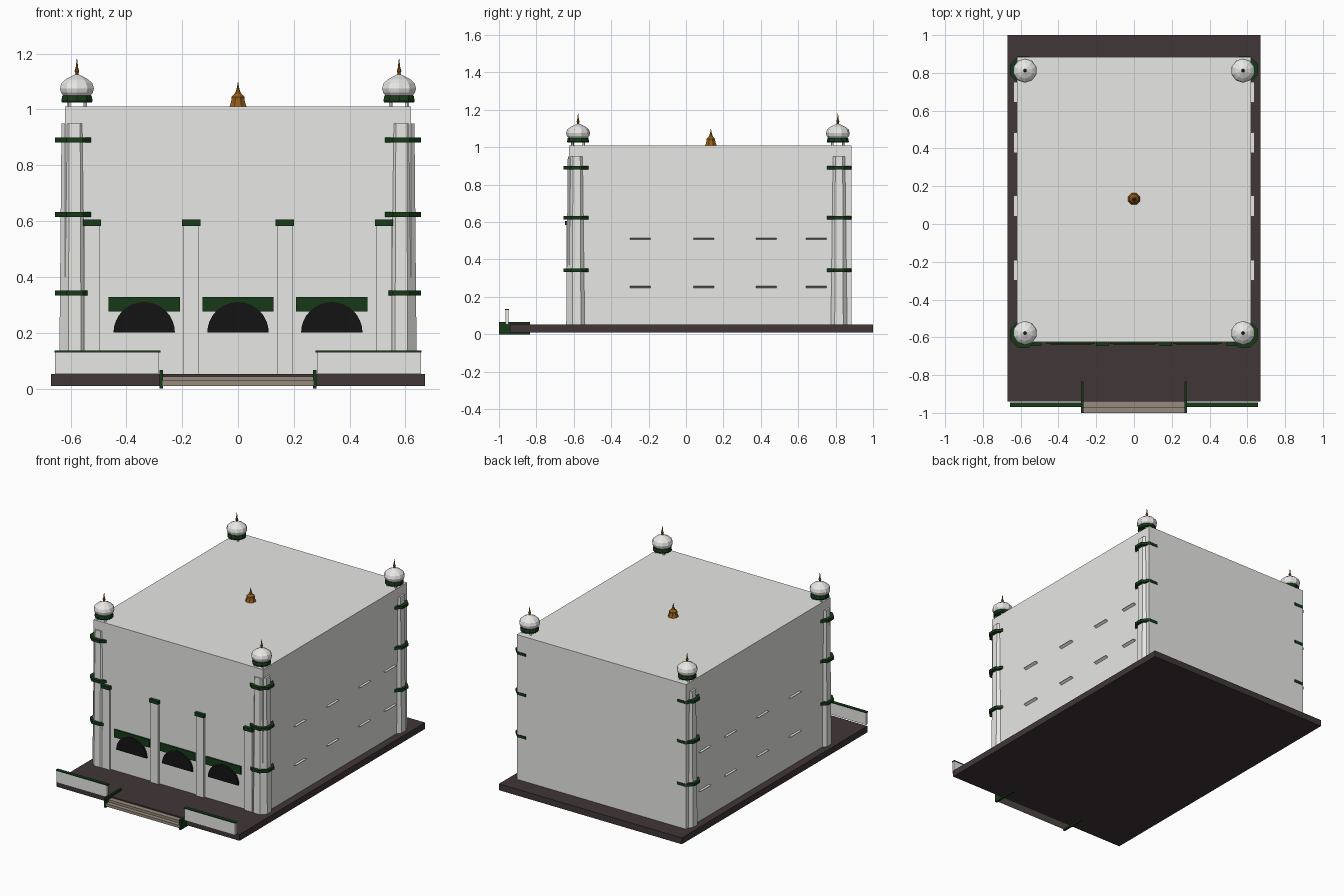
import bpy, bmesh, math

cube = bpy.data.objects.get("Cube")
if cube:
    bpy.data.objects.remove(cube, do_unlink=True)


def material(name, r, g, b):
    m = bpy.data.materials.new(name)
    m.use_nodes = True
    m.diffuse_color = (r, g, b, 1)
    m.node_tree.nodes["Principled BSDF"].inputs["Base Color"].default_value = (r, g, b, 1)
    return m


WHITE = material("white_plaster", 0.8, 0.8, 0.78)
GREEN = material("dark_green", 0.008, 0.042, 0.009)
BROWN = material("dark_brown_stone", 0.052, 0.037, 0.038)
TAN = material("tan_step", 0.31, 0.26, 0.21)
BRONZE = material("bronze", 0.3, 0.11, 0.01)
BLACK = material("black_opening", 0.007, 0.007, 0.007)


def finish(bm, name, mat):
    bmesh.ops.recalc_face_normals(bm, faces=bm.faces)
    mesh = bpy.data.meshes.new(name)
    bm.to_mesh(mesh)
    bm.free()
    mesh.materials.append(mat)
    ob = bpy.data.objects.new(name, mesh)
    bpy.context.collection.objects.link(ob)
    return ob


def box(name, mat, x, y, z):
    """Box from (min, max) ranges on each axis."""
    bm = bmesh.new()
    bmesh.ops.create_cube(bm, size=1)
    for v in bm.verts:
        v.co = [r[0] + (c + 0.5) * (r[1] - r[0]) for r, c in zip((x, y, z), v.co)]
    return finish(bm, name, mat)


def lathe(name, mat, x, y, profile, sides):
    """Faceted turned shape from (radius, height) points, flats facing the axes."""
    bm = bmesh.new()
    rings = []
    for r, z in profile:
        rings.append([bm.verts.new((x + r * math.cos((i + 0.5) * math.tau / sides),
                                    y + r * math.sin((i + 0.5) * math.tau / sides), z))
                      for i in range(sides)])
    for a, b in zip(rings, rings[1:]):
        for i in range(sides):
            j = (i + 1) % sides
            bm.faces.new((a[i], a[j], b[j], b[i]))
    bm.faces.new(rings[0])
    bm.faces.new(rings[-1])
    return finish(bm, name, mat)


def prism(name, mat, start, end):
    """Solid between two matching outlines."""
    bm = bmesh.new()
    a = [bm.verts.new(p) for p in start]
    b = [bm.verts.new(p) for p in end]
    bm.faces.new(a)
    bm.faces.new(b)
    for i in range(len(a)):
        j = (i + 1) % len(a)
        bm.faces.new((a[i], a[j], b[j], b[i]))
    return finish(bm, name, mat)


# Ground slab and main hall
box("base_slab", BROWN, (-0.67, 0.67), (-0.94, 1), (0.01, 0.052))
box("main_hall", WHITE, (-0.62, 0.62), (-0.625, 0.885), (0.03, 1.01))

# Front steps
box("lower_step", TAN, (-0.27, 0.27), (-1, -0.94), (0.01, 0.028))
box("upper_step", TAN, (-0.27, 0.27), (-0.972, -0.94), (0.028, 0.044))

# Mirrored left and right parts
for s, side in ((1, "left"), (-1, "right")):
    def span(a, b):
        return tuple(sorted((s * a, s * b)))

    box(side + "_step_cheek", GREEN, span(0.268, 0.281), (-1, -0.835), (0, 0.066))
    box(side + "_front_wall", WHITE, span(0.285, 0.655), (-0.966, -0.948), (0.052, 0.13))
    box(side + "_front_wall_cap", GREEN, span(0.278, 0.657), (-0.968, -0.946), (0.13, 0.136))

    # Pilasters on the front
    for kind, x in (("inner", 0.167), ("outer", 0.523)):
        box(f"{side}_{kind}_pilaster", WHITE, span(x - 0.028, x + 0.028),
            (-0.638, -0.62), (0.052, 0.585))
        box(f"{side}_{kind}_pilaster_cap", GREEN, span(x - 0.033, x + 0.033),
            (-0.647, -0.62), (0.583, 0.605))

    # Wedge-shaped window ledges on the side walls
    for z in (0.257, 0.515):
        for y in (-0.245, 0.095, 0.43, 0.697):
            outline = [(s * 0.615, z), (s * 0.637, z), (s * 0.615, z - 0.012)]
            prism(side + "_window_ledge", WHITE,
                  [(x, y - 0.055, h) for x, h in outline],
                  [(x, y + 0.055, h) for x, h in outline])

    # Corner towers with bands, domed kiosks and spires
    for end, ty, dy in (("front", -0.585, -0.577), ("back", 0.818, 0.812)):
        name = f"{end}_{side}_"
        lathe(name + "tower", WHITE, s * 0.585, ty, [(0.06, 0.05), (0.051, 0.95)], 8)
        for z in (0.342, 0.623, 0.89):
            lathe(name + "tower_band", GREEN, s * 0.585, ty,
                  [(0.076, z - 0.009), (0.076, z + 0.009)], 8)
        dx = s * 0.577
        for i in range(4):
            a = (i + 0.5) * math.pi / 2
            lathe(name + "kiosk_post", WHITE, dx + 0.042 * math.cos(a),
                  dy + 0.042 * math.sin(a), [(0.007, 1.005), (0.007, 1.03)], 6)
        lathe(name + "kiosk_ring", GREEN, dx, dy,
              [(0.056, 1.024), (0.059, 1.03), (0.055, 1.05)], 10)
        lathe(name + "dome", WHITE, dx, dy,
              [(0.05, 1.048), (0.06, 1.06), (0.064, 1.075), (0.058, 1.094),
               (0.042, 1.108), (0.022, 1.118), (0.006, 1.126)], 10)
        lathe(name + "spire", BRONZE, dx, dy,
              [(0.009, 1.12), (0.006, 1.13), (0.009, 1.138), (0.005, 1.148), (0.001, 1.18)], 8)

# Arched openings with green panels behind them
for x, place in ((-0.336, "right"), (0, "middle"), (0.336, "left")):
    box(place + "_arch_panel", GREEN, (x - 0.128, x + 0.128), (-0.635, -0.62), (0.276, 0.328))
    arc = [(x + 0.11 * math.cos(math.pi * i / 16), 0.2 + 0.11 * math.sin(math.pi * i / 16))
           for i in range(17)]
    prism(place + "_arch_opening", BLACK,
          [(u, -0.638, z) for u, z in arc], [(u, -0.63, z) for u, z in arc])
    prism(place + "_arch_backing", BLACK,
          [(u, -0.631, z) for u, z in arc], [(u, -0.622, z) for u, z in arc])

# Roof finial
lathe("roof_finial", BRONZE, 0, 0.133,
      [(0.034, 1.008), (0.029, 1.02), (0.025, 1.035), (0.025, 1.045), (0.014, 1.055),
       (0.009, 1.064), (0.005, 1.075), (0.001, 1.097)], 8)
